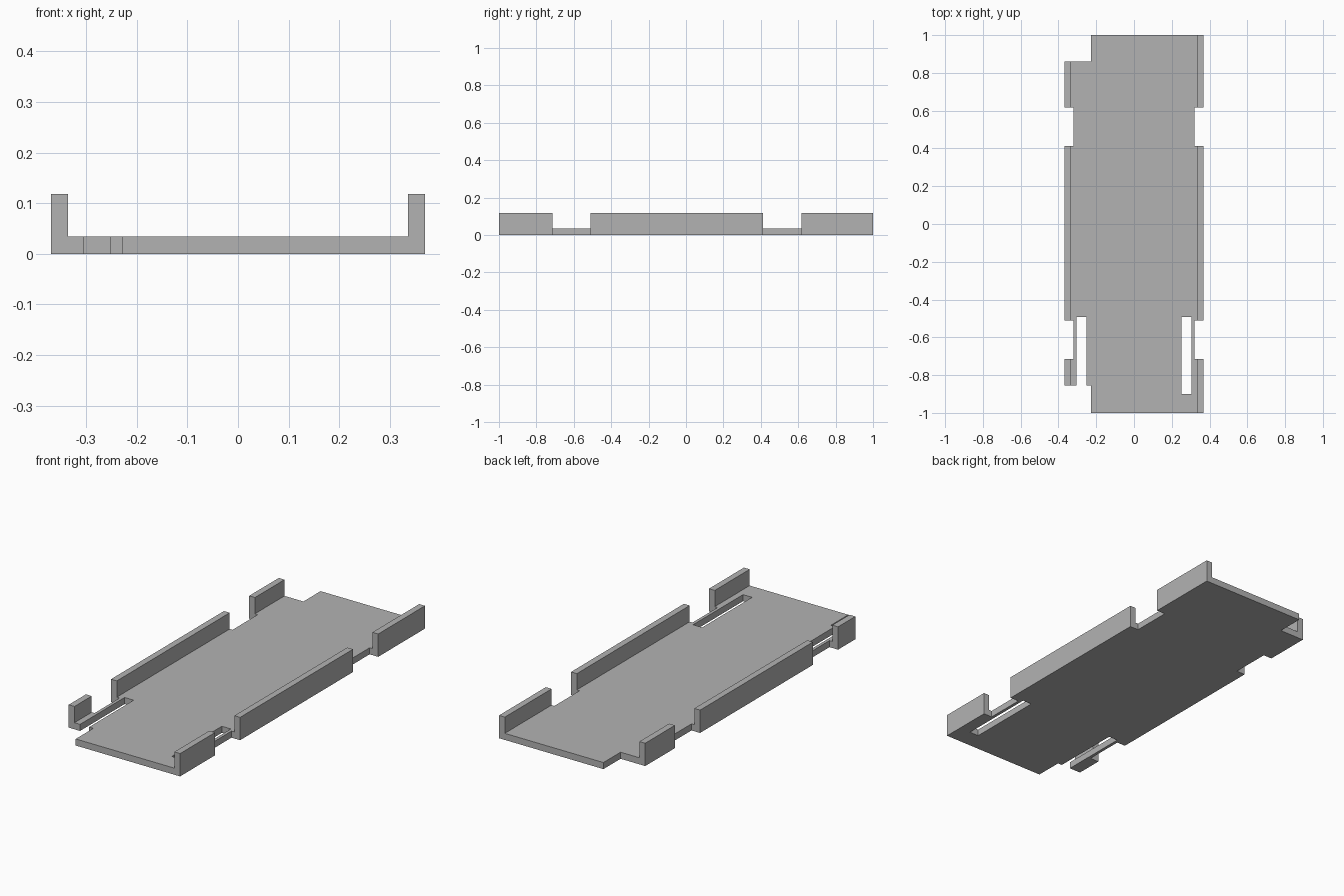
import bpy
import bmesh

if "Cube" in bpy.data.objects:
    bpy.data.objects.remove(bpy.data.objects["Cube"], do_unlink=True)

HALF_W, FLOOR, HEIGHT, INNER = 0.369, 0.034, 0.118, 0.336

grey = bpy.data.materials.new("plain grey")
grey.use_nodes = True
colour = (0.45, 0.45, 0.45, 1)
grey.diffuse_color = colour
grey.node_tree.nodes["Principled BSDF"].inputs["Base Color"].default_value = colour


def prism(name, profile, y0, y1):
    """Extrude an x-z profile along y."""
    bm = bmesh.new()
    face = bm.faces.new([bm.verts.new((x, y0, z)) for x, z in profile])
    new = bmesh.ops.extrude_face_region(bm, geom=[face])["geom"]
    verts = [v for v in new if isinstance(v, bmesh.types.BMVert)]
    bmesh.ops.translate(bm, verts=verts, vec=(0, y1 - y0, 0))
    bmesh.ops.recalc_face_normals(bm, faces=bm.faces)
    mesh = bpy.data.meshes.new(name)
    bm.to_mesh(mesh)
    bm.free()
    obj = bpy.data.objects.new(name, mesh)
    bpy.context.collection.objects.link(obj)
    return obj


# Shallow channel: floor with a low wall along each long side
half = [(HALF_W, 0), (HALF_W, HEIGHT), (INNER, HEIGHT), (INNER, FLOOR)]
tray = prism("tray", half + [(-x, z) for x, z in reversed(half)], -1, 1)
tray.data.materials.append(grey)


def cut(x0, x1, y0, y1):
    """Cut a vertical opening through the tray."""
    cutter = prism("cutter", [(x0, -1), (x1, -1), (x1, 1), (x0, 1)], y0, y1)
    cutter.hide_render = True
    mod = tray.modifiers.new("cut", "BOOLEAN")
    mod.operation = "DIFFERENCE"
    mod.solver = "EXACT"
    mod.object = cutter
    bpy.context.view_layer.objects.active = tray
    bpy.ops.object.modifier_apply(modifier=mod.name)
    bpy.data.objects.remove(cutter, do_unlink=True)


# Side notches and long floor slots, alike on both sides
for side in (-1, 1):
    for y0, y1 in ((-0.715, -0.51), (0.412, 0.618)):
        cut(*sorted((side * 0.32, side * 0.5)), y0, y1)
    cut(*sorted((side * 0.252, side * 0.304)), -0.9, -0.492)

# Corners removed on the right side only
cut(-0.5, -0.228, -1.1, -0.856)
cut(-0.5, -0.228, 0.86, 1.1)
